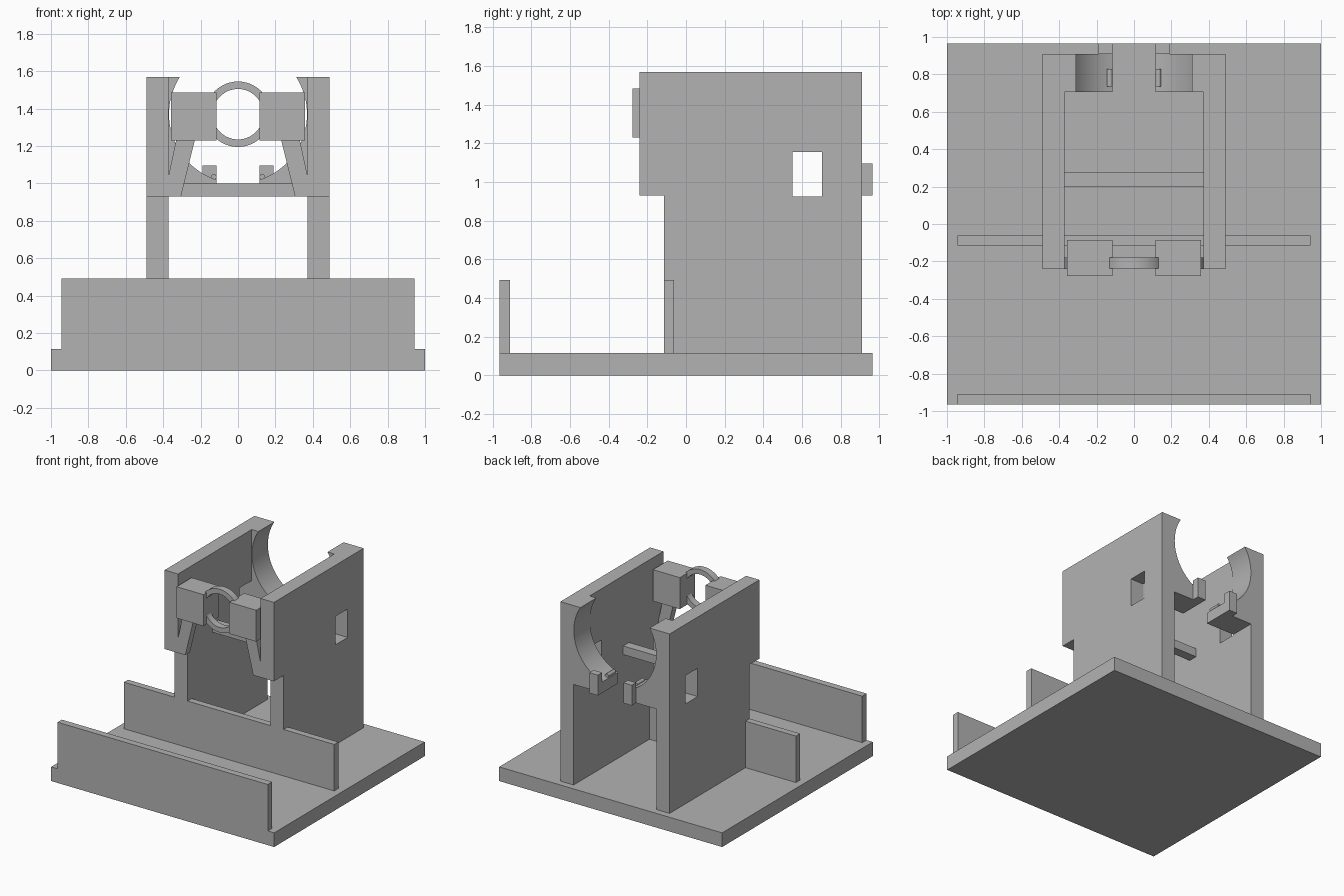
import bpy, math

if "Cube" in bpy.data.objects:
    bpy.data.objects.remove(bpy.data.objects["Cube"])

grey = bpy.data.materials.new("plain grey")
grey.diffuse_color = (0.45, 0.45, 0.45, 1)
grey.use_nodes = True
grey.node_tree.nodes["Principled BSDF"].inputs["Base Color"].default_value = grey.diffuse_color


def mesh_object(name, verts, faces):
    me = bpy.data.meshes.new(name)
    me.from_pydata(verts, [], faces)
    me.materials.append(grey)
    ob = bpy.data.objects.new(name, me)
    bpy.context.collection.objects.link(ob)
    # consistent outward normals
    import bmesh
    bm = bmesh.new()
    bm.from_mesh(me)
    bmesh.ops.recalc_face_normals(bm, faces=bm.faces)
    bm.to_mesh(me)
    bm.free()
    return ob


def prism(name, profile, a, b, axis):
    """Extrude a closed 2D profile from a to b along x (profile y,z) or y (profile x,z)."""
    n = len(profile)
    place = (lambda p, t: (t, p[0], p[1])) if axis == "x" else (lambda p, t: (p[0], t, p[1]))
    verts = [place(p, t) for t in (a, b) for p in profile]
    faces = [tuple(range(n)), tuple(range(2 * n - 1, n - 1, -1))]
    faces += [(i, (i + 1) % n, (i + 1) % n + n, i + n) for i in range(n)]
    return mesh_object(name, verts, faces)


def box(name, x, y, z):
    return prism(name, [(x[0], z[0]), (x[1], z[0]), (x[1], z[1]), (x[0], z[1])], y[0], y[1], "y")


def smooth(ob):
    bpy.ops.object.select_all(action="DESELECT")
    ob.select_set(True)
    bpy.context.view_layer.objects.active = ob
    bpy.ops.object.shade_smooth_by_angle(angle=math.radians(30))


def flip(profile, s):
    return [(s * x, z) for x, z in profile]


# Base plate and the two low cross walls
box("base_plate", (-1, 1), (-0.965, 0.965), (0, 0.115))
box("front_wall", (-0.943, 0.943), (-0.965, -0.91), (0.115, 0.492))
box("middle_wall", (-0.943, 0.943), (-0.115, -0.062), (0.115, 0.492))

# Cross bar between the side panels
box("cross_bar", (-0.371, 0.371), (0.2, 0.275), (0.93, 1.0))

# Cutter for the square windows
cutter = box("window_cutter", (-0.7, 0.7), (0.55, 0.705), (0.925, 1.155))
cutter.hide_render = True
cutter.hide_set(True)

R, CZ = 0.369, 1.37
panel = [(-0.115, 0.115), (0.91, 0.115), (0.91, 1.57), (-0.24, 1.57), (-0.24, 0.93), (-0.115, 0.93)]
top_angle = math.asin(0.2 / R)
low_angle = -math.acos(0.115 / R)
arc = [(R * math.cos(t), CZ + R * math.sin(t))
       for t in (top_angle + (low_angle - top_angle) * i / 28 for i in range(29))]
cradle = [(0.115, 0.93), (0.372, 0.93), (0.372, 1.57)] + arc
strut = [(0.305, 0.93), (0.372, 0.93), (0.372, 1.04), (0.33, 1.235), (0.23, 1.235)]

for s, side in ((-1, "left"), (1, "right")):
    # Side panel with window
    ob = prism(side + "_panel", panel, s * 0.371, s * 0.49, "x")
    mod = ob.modifiers.new("window", "BOOLEAN")
    mod.object = cutter
    mod.operation = "DIFFERENCE"
    mod.solver = "EXACT"
    # Rear round cradle with its clip and retaining bead
    smooth(prism(side + "_cradle", flip(cradle, s), 0.705, 0.91, "y"))
    box(side + "_clip", sorted((s * 0.115, s * 0.19)), (0.91, 0.965), (0.93, 1.095))
    bead = [(s * 0.13 + 0.015 * math.cos(k * math.pi / 8), 1.035 + 0.015 * math.sin(k * math.pi / 8))
            for k in range(16)]
    smooth(prism(side + "_bead", bead, 0.735, 0.83, "y"))
    # Front holder block on a leaning strut
    prism(side + "_strut", flip(strut, s), -0.24, -0.18, "y")
    box(side + "_holder_block", sorted((s * 0.115, s * 0.357)), (-0.277, -0.085), (1.23, 1.485))

# Ring between the holder blocks
N = 48
verts, faces = [], []
for i in range(N):
    t = 2 * math.pi * i / N
    for r, y in ((0.175, -0.237), (0.175, -0.18), (0.135, -0.18), (0.135, -0.237)):
        verts.append((r * math.cos(t), y, CZ + r * math.sin(t)))
    j = (i + 1) % N
    faces += [(4 * i + k, 4 * i + (k + 1) % 4, 4 * j + (k + 1) % 4, 4 * j + k) for k in range(4)]
smooth(mesh_object("holder_ring", verts, faces))
